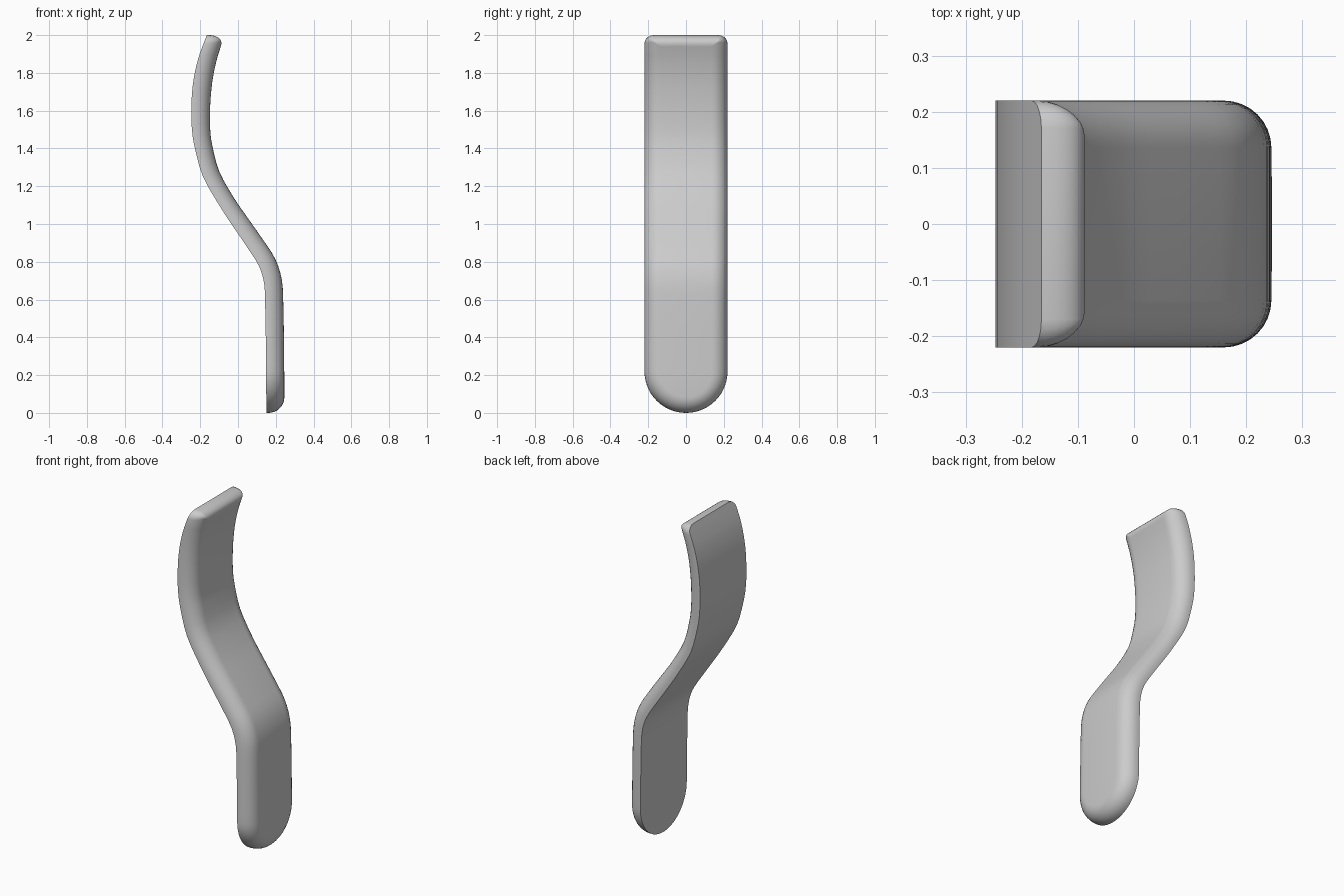
import bpy, bmesh, math
from mathutils import Vector

if "Cube" in bpy.data.objects:
    bpy.data.objects.remove(bpy.data.objects["Cube"])

HALF_W, THICK, FILLET, CORNER = 0.22, 0.095, 0.084, 0.05

# Side profile: matching (x, z) points on the flat back and on the rounded front
PROFILE = [
    (0.150, 0.00, 0.246, 0.00), (0.149, 0.20, 0.245, 0.20),
    (0.147, 0.40, 0.243, 0.40), (0.144, 0.56, 0.240, 0.57),
    (0.139, 0.68, 0.232, 0.705), (0.112, 0.775, 0.197, 0.815),
    (0.050, 0.875, 0.130, 0.92), (-0.025, 0.985, 0.053, 1.03),
    (-0.100, 1.10, -0.024, 1.142), (-0.185, 1.25, -0.100, 1.28),
    (-0.228, 1.40, -0.136, 1.415), (-0.244, 1.50, -0.147, 1.50),
    (-0.247, 1.60, -0.148, 1.60), (-0.243, 1.70, -0.143, 1.69),
    (-0.229, 1.80, -0.131, 1.785), (-0.203, 1.90, -0.107, 1.89),
    (-0.165, 2.00, -0.070, 2.00),
]


def smooth_path(pts, sub=3):
    pts = [Vector(p) for p in pts]
    out = []
    for i in range(len(pts) - 1):
        a, b = pts[i], pts[i + 1]
        p = pts[i - 1] if i else a * 2 - b
        n = pts[i + 2] if i + 2 < len(pts) else b * 2 - a
        for k in range(sub):
            t = k / sub
            out.append(0.5 * (2 * a + (b - p) * t + (2 * p - 5 * a + 4 * b - n) * t**2
                              + (3 * a - p - 3 * b + n) * t**3))
    return out + [pts[-1]]


path = smooth_path(PROFILE)
dist = [0.0]
for a, b in zip(path, path[1:]):
    m = (b - a) * 0.5
    dist.append(dist[-1] + math.hypot(m[0] + m[2], m[1] + m[3]))
length = dist[-1]


def place(s, y, h):
    """Position at length s, width y and height fraction h above the back."""
    i = 0
    while i < len(dist) - 2 and dist[i + 1] < s:
        i += 1
    p = path[i].lerp(path[i + 1], (s - dist[i]) / (dist[i + 1] - dist[i]))
    return (p[0] + (p[2] - p[0]) * h, y, p[1] + (p[3] - p[1]) * h)


def half_outline(d):
    """Half of the strip outline inset by d: round bottom, sides, top corner."""
    r, c = HALF_W - d, max(CORNER - d, 0.004)
    pts = [(HALF_W - r * math.cos(k * math.pi / 28), r * math.sin(k * math.pi / 28))
           for k in range(15)]
    pts += [(s, r) for s in dist if HALF_W + 0.01 < s < length - 0.075]
    top = length - 0.7 * d
    for k in range(6):
        a = k * math.pi / 10
        pts.append((top - c + c * math.sin(a), r - c + c * math.cos(a)))
    return pts


# Curved strip: flat back ring, then rings following the rounded front edge
bm = bmesh.new()
levels = [(0.0, 0.0)]
for k in range(9):
    a = k * math.pi / 16
    levels.append((FILLET * (1 - math.cos(a)),
                   (THICK - FILLET + FILLET * math.sin(a)) / THICK))
rings = []
for d, h in levels:
    half = half_outline(d)
    full = half + [(s, -y) for s, y in reversed(half[1:])]
    rings.append([bm.verts.new(place(s, y, h)) for s, y in full])
count = len(rings[0])
for lo, hi in zip(rings, rings[1:]):
    for i in range(count):
        j = (i + 1) % count
        bm.faces.new((lo[i], lo[j], hi[j], hi[i]))

# Back and front faces, spanned from side to side
for ring in (rings[0], rings[-1]):
    bm.faces.new((ring[0], ring[1], ring[-1]))
    for i in range(1, count // 2):
        bm.faces.new((ring[i], ring[i + 1], ring[count - i - 1], ring[count - i]))
bmesh.ops.recalc_face_normals(bm, faces=bm.faces)

mesh = bpy.data.meshes.new("curved_handle")
bm.to_mesh(mesh)
bm.free()
handle = bpy.data.objects.new("curved_handle", mesh)
bpy.context.collection.objects.link(handle)
bpy.context.view_layer.objects.active = handle
handle.select_set(True)
bpy.ops.object.shade_smooth_by_angle(angle=math.radians(35))
